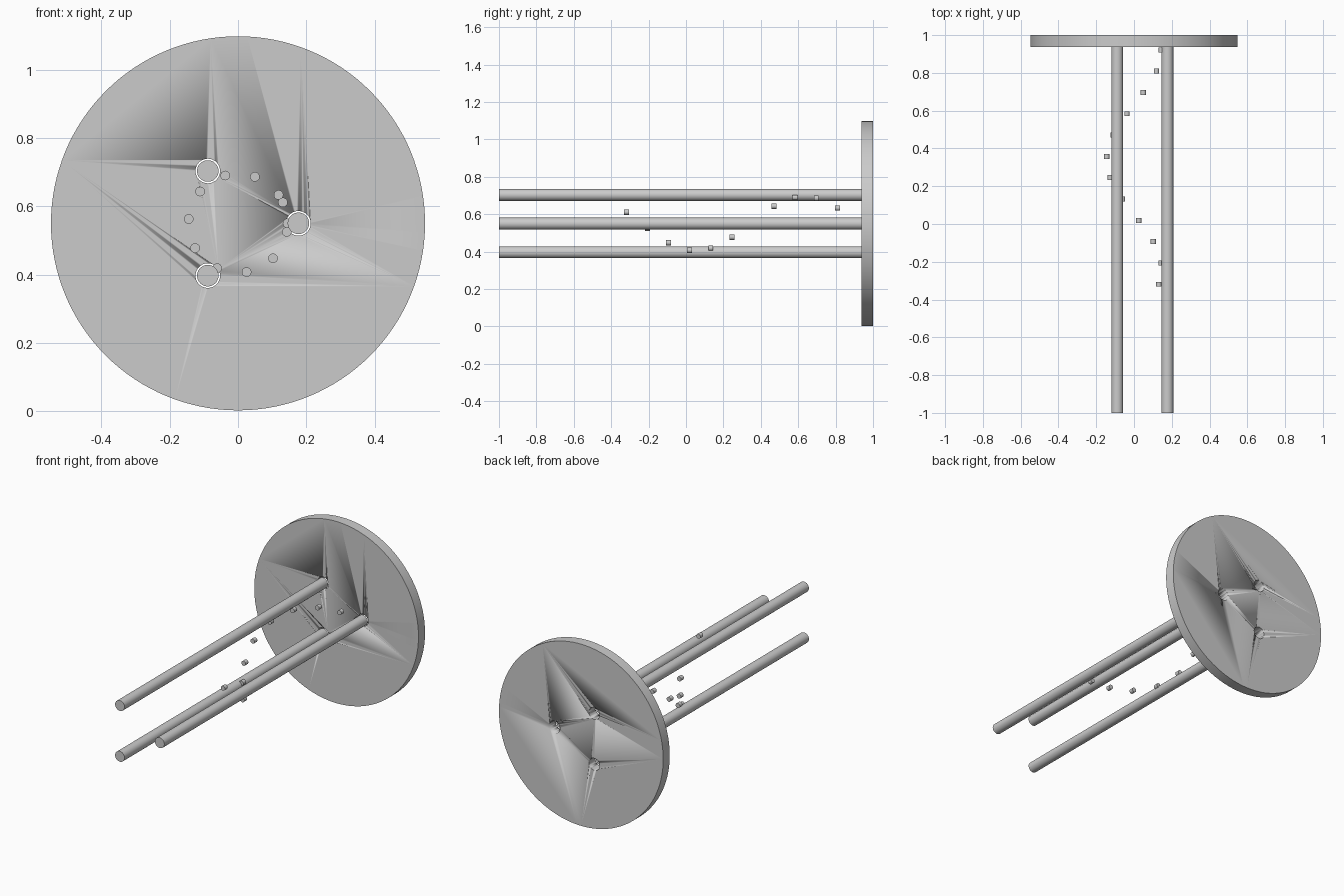
import bpy
import math

if "Cube" in bpy.data.objects:
    bpy.data.objects.remove(bpy.data.objects["Cube"])

CZ = 0.55            # height of the common axis
BACK, FACE = 1.0, 0.9375


def rod_y(name, x, z, y0, y1, radius, sides):
    """Smooth cylinder lying along y from y0 to y1."""
    bpy.ops.mesh.primitive_cylinder_add(
        vertices=sides, radius=radius, depth=y1 - y0,
        location=(x, (y0 + y1) / 2, z), rotation=(math.pi / 2, 0, 0))
    ob = bpy.context.object
    ob.name = name
    bpy.ops.object.shade_smooth_by_angle()
    return ob


def polar(radius, degrees):
    a = math.radians(degrees)
    return radius * math.cos(a), CZ + radius * math.sin(a)


# Round base plate
plate = rod_y("base_plate", 0, CZ, FACE, BACK, 0.548, 128)

# Three long rods, each with a slightly wider through hole in the plate
for i in range(3):
    x, z = polar(0.177, 120 * i)
    cutter = rod_y(f"hole_cutter_{i + 1}", x, z, FACE - 0.1, BACK + 0.1, 0.036, 48)
    cutter.hide_render = True
    bpy.context.view_layer.objects.active = plate
    mod = plate.modifiers.new("hole", 'BOOLEAN')
    mod.operation = 'DIFFERENCE'
    mod.solver = 'EXACT'
    mod.object = cutter
    # Cut before the smoothing modifier, if there is one
    bpy.ops.object.modifier_move_to_index(modifier="hole", index=0)
    bpy.ops.object.modifier_apply(modifier="hole")
    bpy.data.objects.remove(cutter, do_unlink=True)
    rod_y(f"rod_{i + 1}", x, z, -1.0, FACE + 0.001, 0.0315, 48)

# Small pegs winding down a helix between the rods
for k in range(12):
    x, z = polar(0.145, 35 * k)
    y = 0.922 - 0.1128 * k
    rod_y(f"peg_{k + 1}", x, z, y - 0.013, y + 0.013, 0.014, 32)
